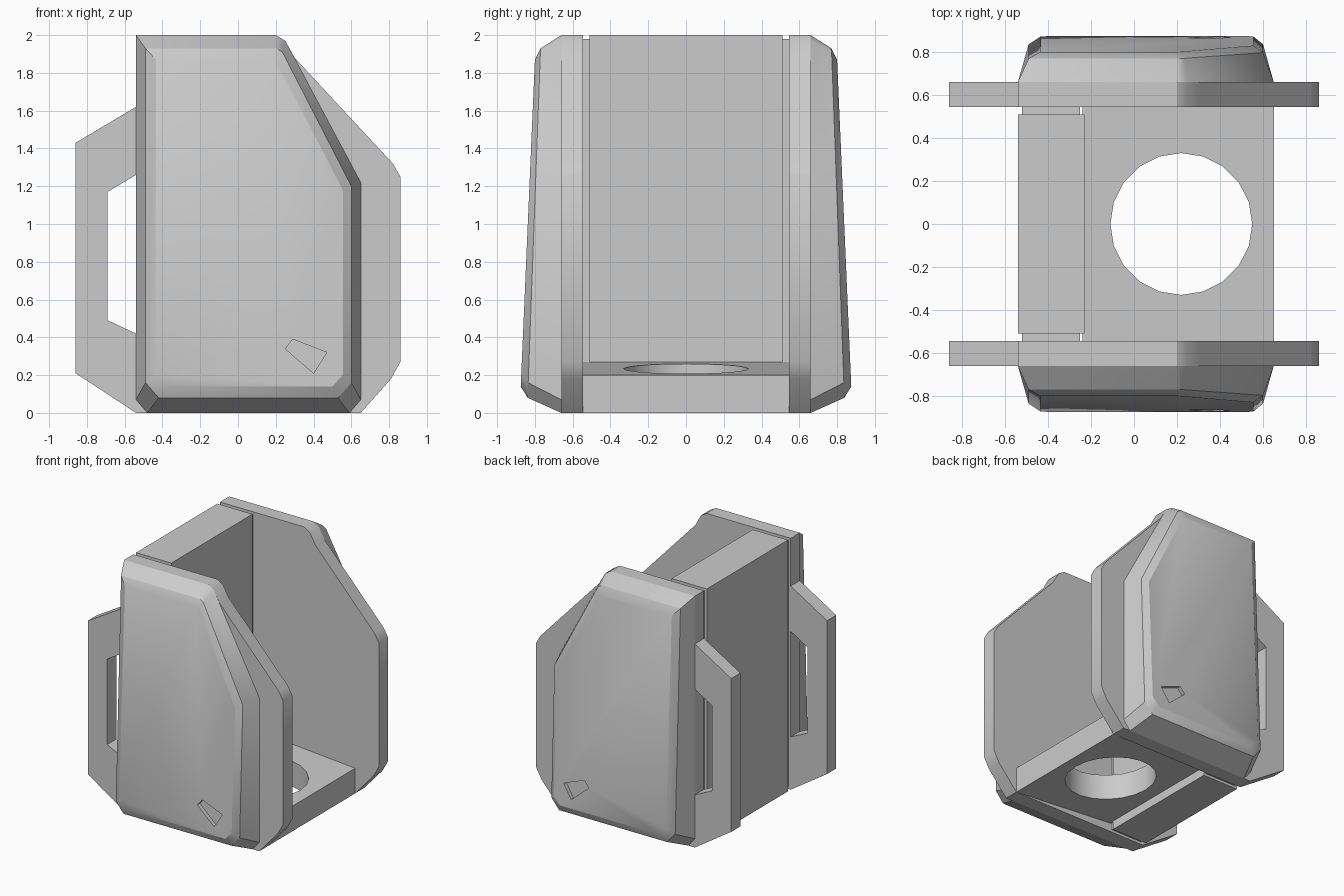
import bpy, bmesh, math

cube = bpy.data.objects.get("Cube")
if cube:
    bpy.data.objects.remove(cube, do_unlink=True)

grey = bpy.data.materials.new("plain grey")
grey.use_nodes = True
colour = (0.6, 0.6, 0.6, 1)
grey.diffuse_color = colour
grey.node_tree.nodes["Principled BSDF"].inputs["Base Color"].default_value = colour


def loft(name, rings, smooth=False):
    """Skin equal-length rings of points and cap both ends."""
    bm = bmesh.new()
    loops = [[bm.verts.new(p) for p in ring] for ring in rings]
    n = len(loops[0])
    for a, b in zip(loops, loops[1:]):
        for i in range(n):
            j = (i + 1) % n
            bm.faces.new((a[i], a[j], b[j], b[i]))
    bm.faces.new(loops[0])
    bm.faces.new(loops[-1])
    bmesh.ops.recalc_face_normals(bm, faces=bm.faces)
    mesh = bpy.data.meshes.new(name)
    bm.to_mesh(mesh)
    bm.free()
    mesh.materials.append(grey)
    obj = bpy.data.objects.new(name, mesh)
    bpy.context.collection.objects.link(obj)
    if smooth:
        shade(obj)
    return obj


def shade(obj):
    bpy.ops.object.select_all(action='DESELECT')
    obj.select_set(True)
    bpy.context.view_layer.objects.active = obj
    bpy.ops.object.shade_smooth_by_angle(angle=math.radians(30))


def prism(name, outline, y0, y1, smooth=False):
    """Extrude an x-z outline along y."""
    return loft(name, [[(x, y, z) for x, z in outline] for y in (y0, y1)], smooth)


def cut(obj, cutter):
    """Subtract the cutter from the object, then remove the cutter."""
    cutter.hide_render = True
    mod = obj.modifiers.new("cut", 'BOOLEAN')
    mod.operation = 'DIFFERENCE'
    mod.solver = 'EXACT'
    mod.object = cutter
    bpy.ops.object.select_all(action='DESELECT')
    obj.select_set(True)
    bpy.context.view_layer.objects.active = obj
    bpy.ops.object.modifier_apply(modifier=mod.name)
    bpy.data.objects.remove(cutter, do_unlink=True)


# Outlines in x-z
plate = [(-.54, 2), (.2, 2), (.25, 1.97), (.30, 1.88), (.82, 1.32), (.86, 1.25),
         (.86, .27), (.81, .18), (.65, 0), (-.54, 0), (-.86, .21),
         (-.86, 1.43), (-.54, 1.62)]
slot = [(-.54, 1.26), (-.54, .42), (-.69, .49), (-.69, 1.17)]
rim = [(-.54, 2), (.2, 2), (.25, 1.97), (.65, 1.22), (.65, .07), (.59, 0),
       (-.48, 0), (-.54, .07)]
shoulder = [(-.49, 1.93), (.2, 1.93), (.235, 1.91), (.6, 1.2), (.6, .16), (.53, .08),
            (-.42, .08), (-.49, .16)]
face = [(-.435, 1.87), (.18, 1.87), (.21, 1.85), (.555, 1.18), (.555, .2), (.5, .14),
        (-.36, .14), (-.435, .2)]
notch = [(.25, .34), (.29, .39), (.47, .32), (.4, .21)]


def face_y(z):
    return .80 + (1.87 - z) * .0433


for s, end in ((-1, "front"), (1, "back")):
    # Side plate with slotted handle
    side = prism(end + "_plate", plate, s * .545, s * .66)
    cut(side, prism("slot_cutter", slot, s * .5, s * .7))
    shade(side)

    # Bevelled cover leaning outwards towards the bottom
    cover = loft(end + "_cover", [
        [(x, s * .66, z) for x, z in rim],
        [(x, s * (.77 + (1.93 - z) * .037), z) for x, z in shoulder],
        [(x, s * face_y(z), z) for x, z in face]])
    cut(cover, loft("notch_cutter", [
        [(x, s * (face_y(z) + d), z) for x, z in notch] for d in (-.03, .03)]))
    shade(cover)

# Upright wall and the narrower core joining it to the plates
prism("wall", [(-.54, 0), (-.23, 0), (-.23, 2), (-.54, 2)], -.51, .51)
prism("wall_core", [(-.52, .02), (-.25, .02), (-.25, 1.98), (-.52, 1.98)], -.55, .55)

# Sloping floor with a round hole
floor = prism("floor", [(-.24, .07), (.65, 0), (.65, .2), (-.24, .27)], -.545, .545)
circle = [(.22 + .33 * math.cos(i * math.tau / 20), .33 * math.sin(i * math.tau / 20))
          for i in range(20)]
cut(floor, loft("hole_cutter", [[(x, y, z) for x, y in circle] for z in (-.2, .5)]))
shade(floor)
